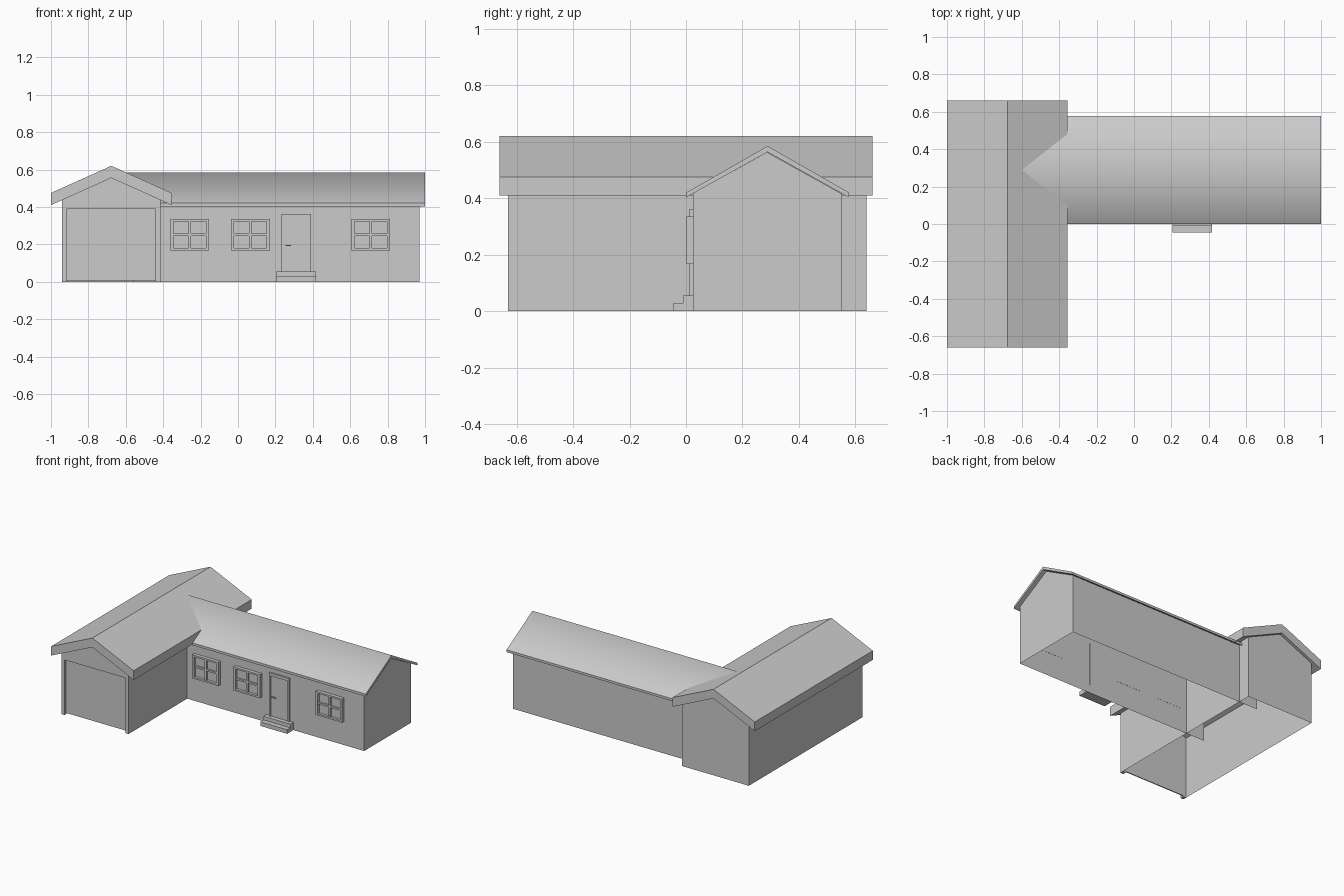
import bpy, bmesh
from mathutils import Vector

if "Cube" in bpy.data.objects:
    bpy.data.objects.remove(bpy.data.objects["Cube"])


def prism(name, profile, axis, start, end, caps=(True, True), open_edges=()):
    """Extrude a (horizontal, z) profile along 'x' or 'y'; edges can be left open."""
    def place(h, z, t):
        return Vector((t, h, z)) if axis == 'x' else Vector((h, t, z))
    bm = bmesh.new()
    a = [bm.verts.new(place(h, z, start)) for h, z in profile]
    b = [bm.verts.new(place(h, z, end)) for h, z in profile]
    n = len(profile)
    for i in range(n):
        if i not in open_edges:
            j = (i + 1) % n
            bm.faces.new((a[i], a[j], b[j], b[i]))
    for ring, cap in ((a, caps[0]), (b, caps[1])):
        if cap:
            bm.faces.new(ring)
    bmesh.ops.recalc_face_normals(bm, faces=bm.faces)
    # open shells: make sure the normals point outward
    centre = sum((v.co for v in bm.verts), Vector()) / len(bm.verts)
    if open_edges:
        f = max(bm.faces, key=lambda f: f.calc_center_median().z)
        if f.normal.dot(f.calc_center_median() - centre) < 0:
            bmesh.ops.reverse_faces(bm, faces=bm.faces)
    me = bpy.data.meshes.new(name)
    bm.to_mesh(me)
    bm.free()
    ob = bpy.data.objects.new(name, me)
    bpy.context.collection.objects.link(ob)
    return ob


def box(name, x0, x1, y0, y1, z0, z1):
    return prism(name, [(x0, z0), (x1, z0), (x1, z1), (x0, z1)], 'y', y0, y1)


def gable(lo, hi, eave, ridge):
    """Pentagon wall profile; its last edge is the floor."""
    return [(lo, 0), (lo, eave), ((lo + hi) / 2, ridge), (hi, eave), (hi, 0)]


def roof(name, lo, hi, eave, ridge, drop_eave, drop_ridge, axis, start, end):
    mid = (lo + hi) / 2
    pts = [(lo, eave), (mid, ridge), (hi, eave),
           (hi, eave - drop_eave), (mid, ridge - drop_ridge), (lo, eave - drop_eave)]
    return prism(name, pts, axis, start, end)


# Garage wing: open-bottomed walls, front surround and recessed door
prism("garage_walls", gable(-0.94, -0.415, 0.437, 0.557), 'y', -0.63, 0.64,
      caps=(False, True), open_edges=(1, 2, 4))
prism("garage_front_wall",
      [(-0.94, 0), (-0.94, 0.437), (-0.6775, 0.557), (-0.415, 0.437), (-0.415, 0),
       (-0.44, 0), (-0.44, 0.39), (-0.917, 0.39), (-0.917, 0)], 'y', -0.63, -0.605)
box("garage_door", -0.917, -0.44, -0.612, -0.605, 0.008, 0.39)
roof("garage_roof", -1, -0.355, 0.475, 0.62, 0.065, 0.065, 'y', -0.66, 0.66)

# Main wing: walls run on into the garage
prism("house_walls", gable(0.025, 0.55, 0.417, 0.563), 'x', -0.56, 0.97,
      caps=(False, True), open_edges=(1, 2, 4))
house_roof = roof("house_roof", 0, 0.578, 0.42, 0.585, 0.017, 0.021, 'x', -0.62, 1)
# Soft shading across the ridge only
for p in house_roof.data.polygons:
    p.use_smooth = p.normal.z > 0.5
for e in house_roof.data.edges:
    v = [house_roof.data.vertices[i].co for i in e.vertices]
    e.use_edge_sharp = not all(c.z > 0.58 for c in v)

# Windows: frame bars, cross bars and glass
for i, cx in enumerate((-0.258, 0.066, 0.71)):
    n = f"window_{i + 1}"
    w, z0, z1, t = 0.104, 0.168, 0.335, 0.017
    for s, side in ((-1, "left"), (1, "right")):
        xa, xb = sorted((cx + s * w, cx + s * (w - t)))
        box(f"{n}_frame_{side}", xa, xb, 0.001, 0.026, z0, z1)
    box(f"{n}_frame_bottom", cx - w + t, cx + w - t, 0.001, 0.026, z0, z0 + 0.012)
    box(f"{n}_frame_top", cx - w + t, cx + w - t, 0.001, 0.026, z1 - 0.012, z1)
    box(f"{n}_mullion", cx - 0.007, cx + 0.007, 0.006, 0.026, z0 + 0.012, z1 - 0.012)
    zc = (z0 + z1) / 2
    for s in (-1, 1):
        xa, xb = sorted((cx + s * 0.007, cx + s * (w - t)))
        box(f"{n}_bar", xa, xb, 0.006, 0.026, zc - 0.006, zc + 0.006)
    box(f"{n}_glass", cx - w + t, cx + w - t, 0.019, 0.026, z0 + 0.012, z1 - 0.012)

# Front door with surround and handle
prism("door_frame",
      [(0.233, 0.055), (0.233, 0.362), (0.39, 0.362), (0.39, 0.055),
       (0.378, 0.055), (0.378, 0.342), (0.246, 0.342), (0.246, 0.055)], 'y', 0.012, 0.027)
box("front_door", 0.246, 0.378, 0.02, 0.027, 0.055, 0.342)
box("door_handle", 0.254, 0.284, 0.01, 0.021, 0.191, 0.198)

# Stepped doorstep
prism("doorstep", [(0.027, 0), (-0.045, 0), (-0.045, 0.029), (-0.01, 0.029),
                   (-0.01, 0.055), (0.027, 0.055)], 'x', 0.207, 0.416)
